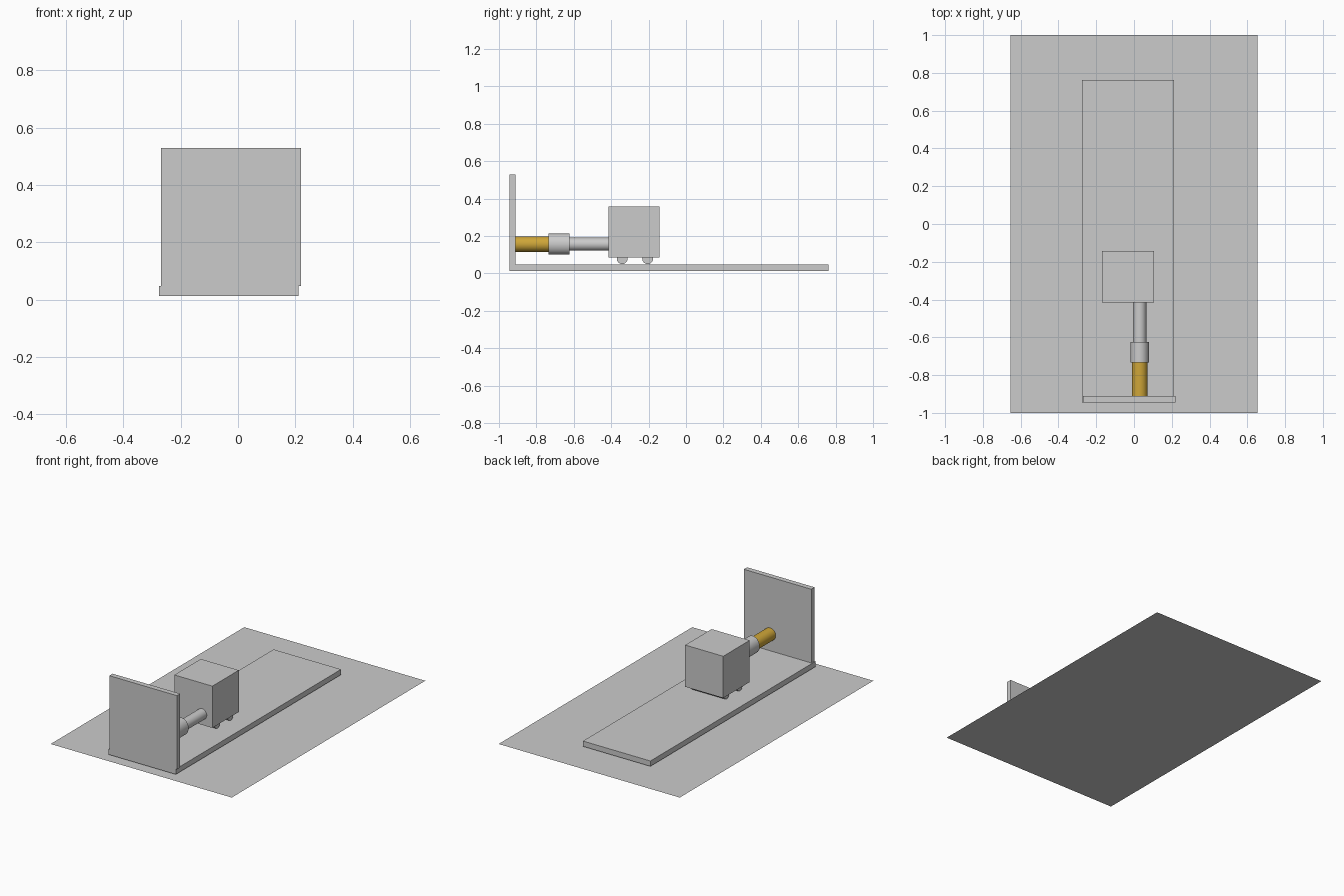
import bpy
from math import pi

if "Cube" in bpy.data.objects:
    bpy.data.objects.remove(bpy.data.objects["Cube"])

def box(name, x0, x1, y0, y1, z0, z1):
    bpy.ops.mesh.primitive_cube_add(size=1, location=((x0+x1)/2, (y0+y1)/2, (z0+z1)/2))
    o = bpy.context.object
    o.name = name
    o.scale = (x1-x0, y1-y0, z1-z0)
    bpy.ops.object.transform_apply(location=False, rotation=False, scale=True)
    return o

def cylinder(name, start, length, radius, axis, squash=1.0):
    """Smooth cylinder running from start along x or y; squash narrows it sideways."""
    x, y, z = start
    along_y = axis == 'y'
    loc = (x, y + length/2, z) if along_y else (x + length/2, y, z)
    rot = (pi/2, 0, 0) if along_y else (0, pi/2, 0)
    bpy.ops.mesh.primitive_cylinder_add(vertices=32, radius=radius, depth=length,
                                        location=loc, rotation=rot)
    o = bpy.context.object
    o.name = name
    o.scale = (squash, 1, 1)
    bpy.ops.object.transform_apply(location=False, rotation=True, scale=True)
    bpy.ops.object.shade_smooth_by_angle(angle=pi/6)
    return o

# Ground sheet
bpy.ops.mesh.primitive_plane_add(size=1)
sheet = bpy.context.object
sheet.name = "ground_sheet"
sheet.scale = (1.31, 2, 1)
bpy.ops.object.transform_apply(scale=True)

# Track and end wall
box("track_base", -0.276, 0.212, -0.945, 0.762, 0.012, 0.047)
box("end_wall", -0.269, 0.22, -0.945, -0.911, 0.047, 0.529)

# Cart body on two rollers
box("cart_body", -0.17, 0.105, -0.415, -0.142, 0.085, 0.358)
for name, y in (("front_roller", -0.341), ("back_roller", -0.205)):
    cylinder(name, (-0.15, y, 0.079), 0.24, 0.029, 'x')

# Plunger: coloured barrel, collar, rod
px, pz = 0.03, 0.156
barrel = cylinder("plunger_barrel", (px, -0.911, pz), 0.178, 0.041, 'y')
cylinder("plunger_collar", (px, -0.734, pz), 0.11, 0.056, 'y', 0.88)
cylinder("plunger_rod", (px, -0.626, pz), 0.212, 0.035, 'y')

gold = bpy.data.materials.new("gold")
gold.diffuse_color = (0.62, 0.38, 0.04, 1)
gold.use_nodes = True
gold.node_tree.nodes["Principled BSDF"].inputs["Base Color"].default_value = gold.diffuse_color
barrel.data.materials.append(gold)
